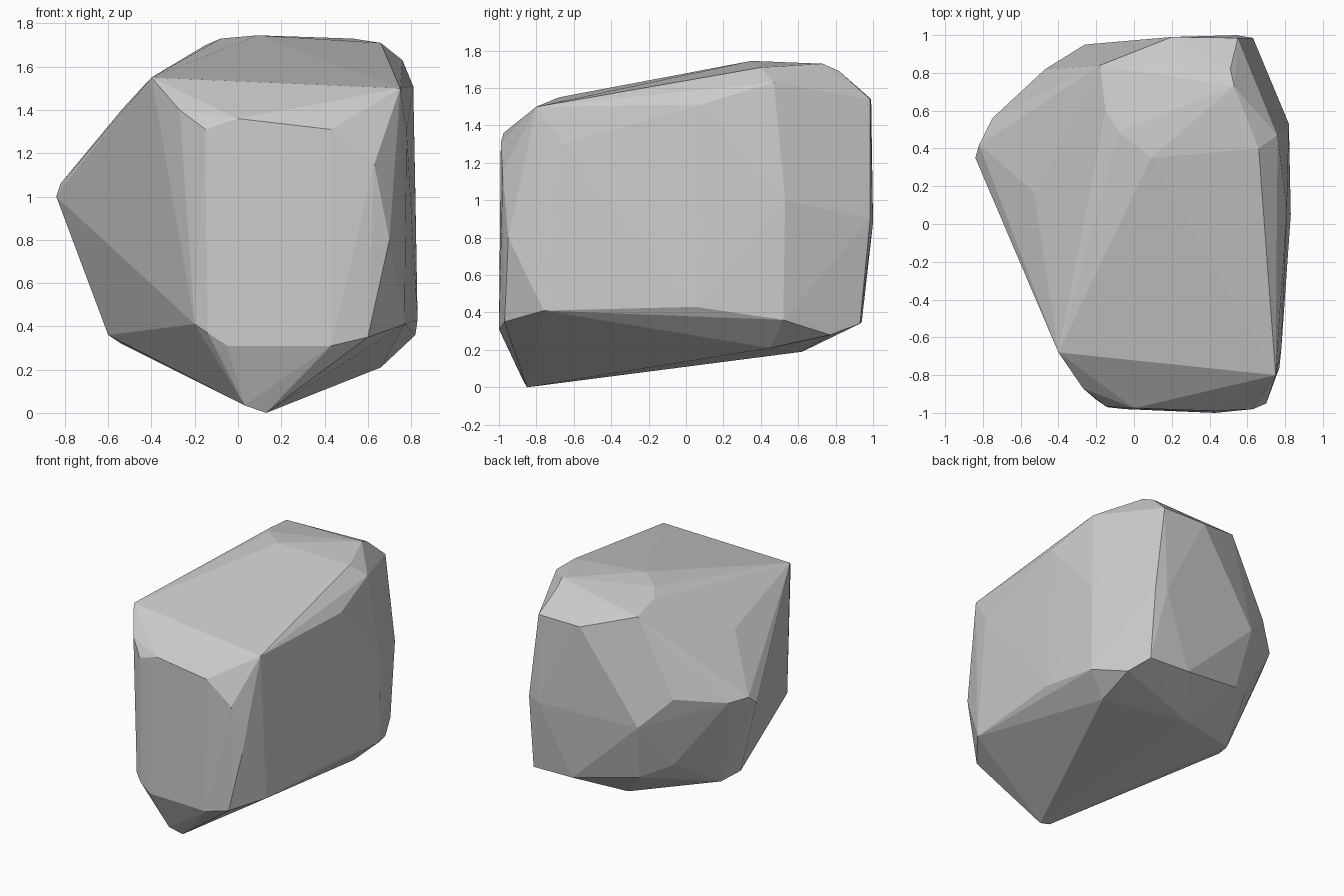
import bpy, bmesh

# Key corners of the faceted boulder, grouped by side
front = [(-.20, -.93, .41), (-.14, -.97, .37), (-.05, -.98, .31), (.43, -1, .31),
         (.60, -.97, .35), (.70, -.95, .80), (.63, -.98, 1.15), (.43, -.99, 1.31),
         (0, -.975, 1.36), (-.15, -.965, 1.31), (-.27, -.87, 1.40)]
left = [(-.84, .35, 1.0), (-.82, .42, 1.06), (-.75, .56, 1.05), (-.53, .17, 1.41),
        (-.47, .82, 1.10), (-.60, .20, .36), (-.54, .35, .32), (-.40, .72, .55)]
back = [(-.26, .95, .88), (.20, .99, 1.54), (.55, .985, 1.54), (.63, .985, .90),
        (.54, 1, .88), (.30, .94, .35), (.63, .93, .34), (-.20, .85, .45)]
right = [(.77, -.76, .41), (.83, .05, .43), (.82, .52, .36), (.82, .53, 1.0),
         (.81, .08, 1.51), (.76, .47, 1.63), (.78, -.66, 1.30)]
top = [(-.40, -.68, 1.55), (.75, -.80, 1.50), (-.18, .84, 1.66), (-.15, .60, 1.70),
       (-.08, .49, 1.73), (.09, .35, 1.745), (.66, .40, 1.71), (.53, .73, 1.73),
       (.51, .82, 1.69)]
bottom = [(.13, -.85, 0), (.03, -.87, .035), (.66, .45, .21), (.05, .62, .19),
          (.30, .77, .27), (.70, .77, .28)]

# Wrap the corners in a flat-faced shell
bm = bmesh.new()
for p in front + left + back + right + top + bottom:
    bm.verts.new(p)
bmesh.ops.convex_hull(bm, input=bm.verts[:])
bmesh.ops.delete(bm, geom=[v for v in bm.verts if not v.link_faces], context='VERTS')
bmesh.ops.recalc_face_normals(bm, faces=bm.faces[:])
mesh = bpy.data.meshes.new("boulder")
bm.to_mesh(mesh)
bm.free()
bpy.context.collection.objects.link(bpy.data.objects.new("boulder", mesh))
